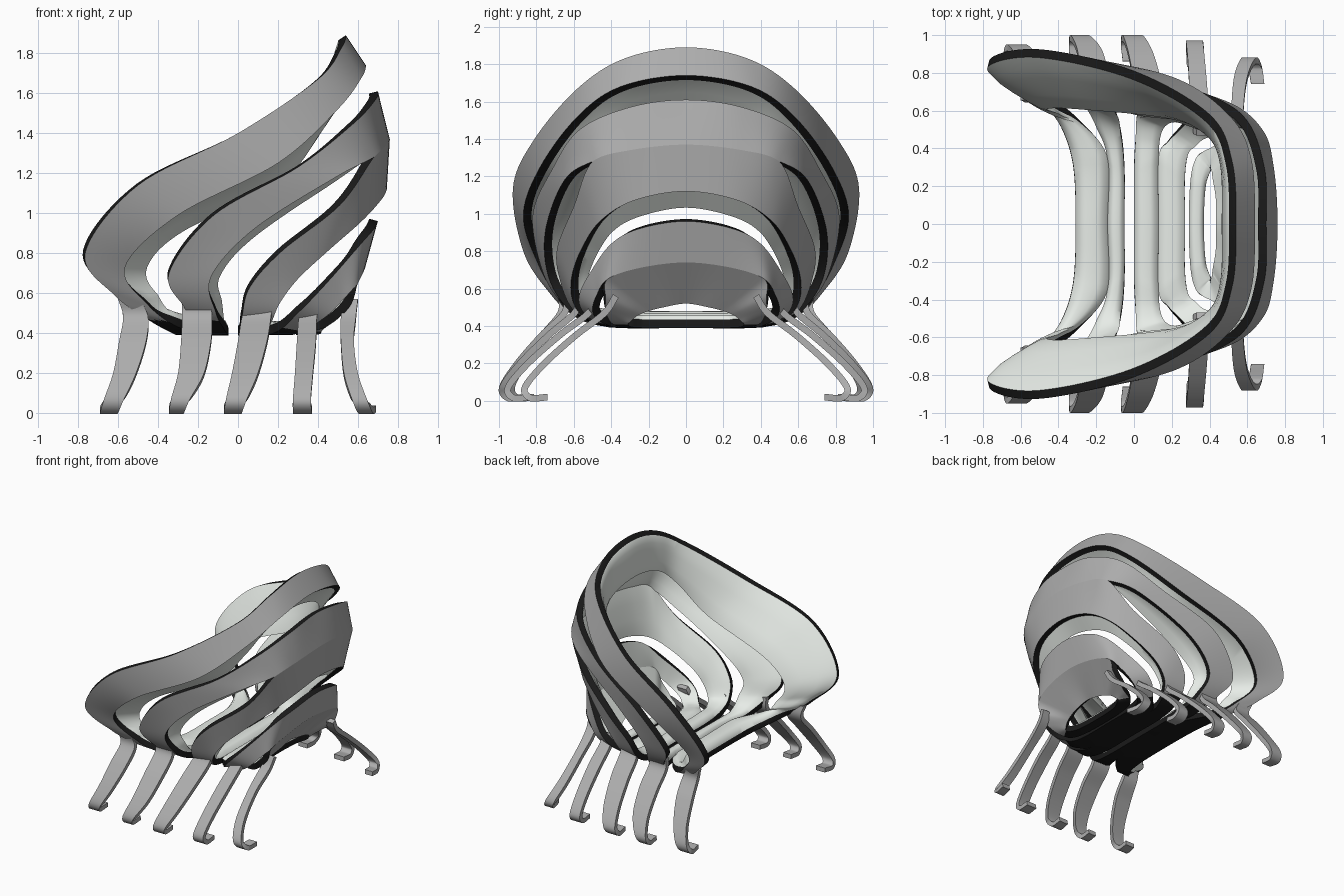
import bpy, bmesh
from mathutils import Vector

if "Cube" in bpy.data.objects:
    bpy.data.objects.remove(bpy.data.objects["Cube"])


def material(name, c):
    m = bpy.data.materials.new(name)
    m.diffuse_color = (c[0], c[1], c[2], 1)
    m.use_nodes = True
    m.node_tree.nodes["Principled BSDF"].inputs["Base Color"].default_value = m.diffuse_color
    return m


grey = material("grey_shell", (.42, .42, .42))
pale = material("pale_lining", (.80, .84, .80))
black = material("black_edge", (.01, .01, .01))
N = 10      # samples per span


def flip(p):
    return Vector((p.x, -p.y, p.z))


def spline(keys, n=N):
    """Smooth curve through the key points, symmetric where it ends on y = 0."""
    k = [Vector(p) for p in keys]
    first = k[0] * 2 - k[1] if k[0].y > 1e-6 else flip(k[1])
    last = k[-1] * 2 - k[-2] if k[-1].y > 1e-6 else flip(k[-2])
    k = [first] + k + [last]
    out = []
    for i in range(1, len(k) - 2):
        a, b, c, d = k[i - 1:i + 3]
        for s in range(n):
            t = s / n
            out.append(.5 * (2 * b + (c - a) * t + (2 * a - 5 * b + 4 * c - d) * t * t
                             + (3 * b - a - 3 * c + d) * t ** 3))
    return out + [k[-2]]


def solid_strip(bm, ua, la, thick, extra=None, across=6, bulge=0, seat=0):
    """Solid ribbon between two edge curves; extra pushes the lower inner edge inward."""
    rows, last = [], len(ua) - 1
    for i, (a, b) in enumerate(zip(ua, la)):
        j, h = min(i + 1, last), max(i - 1, 0)
        n = -(b - a).cross(ua[j] + la[j] - ua[h] - la[h])
        if a.y < 1e-4:
            n.y = 0
        n.normalize()
        rise = min(max((i - 6 * N) / (2 * N), 0), 1)
        puff = n * (bulge + seat * rise)          # rounded lining, fuller on the seat
        n *= thick
        au, bl = a + n, b + n
        tip = bl + extra[i] if extra else bl
        loop = [a.lerp(b, v / across) for v in range(across + 1)] + [bl]
        if extra:
            loop += [bl.lerp(tip, .5), tip]
        loop += [tip.lerp(au, v / across) + puff * (1 - (2 * v / across - 1) ** 4)
                 for v in range(1, across + 1)]
        for p in loop:
            p.y = max(p.y, 0)
        rows.append([bm.verts.new(p) for p in loop])
    m = len(rows[0])
    for i, (r, s) in enumerate(zip(rows, rows[1:])):
        for v in range(m):
            w = (v + 1) % m
            f = bm.faces.new((r[v], r[w], s[w], s[v]))
            f.smooth = True
            f.material_index = 0 if v < across else 2 if v in (across, m - 1) else 1
            if v < across and max(q.co.z for q in f.verts) < .47 and i > 6 * N:
                f.material_index = 2      # black underside of the seat
    return rows


def finish(bm, name, mats):
    bmesh.ops.recalc_face_normals(bm, faces=bm.faces)
    me = bpy.data.meshes.new(name)
    bm.to_mesh(me)
    bm.free()
    ob = bpy.data.objects.new(name, me)
    bpy.context.collection.objects.link(ob)
    for m in mats:
        me.materials.append(m)
    mir = ob.modifiers.new("mirror", 'MIRROR')
    mir.use_axis = (False, True, False)
    bpy.context.view_layer.objects.active = ob
    ob.select_set(True)
    bpy.ops.object.shade_smooth_by_angle(angle=.7)
    ob.select_set(False)


# Band edges, each from the middle of the back round the side to the middle of the seat
seat12 = [(-.14, .35, .39), (-.14, 0, .39)]
seat34 = [(.13, .35, .39), (.13, 0, .39)]
back23 = [(.76, 0, 1.37), (.74, .3, 1.34), (.68, .5, 1.28)]
back45 = [(.64, 0, .74), (.63, .25, .71), (.60, .42, .65)]
top_u = [(.54, 0, 1.89), (.52, .33, 1.83), (.40, .58, 1.67), (0, .81, 1.40), (-.50, .925, 1.14),
         (-.765, .87, .80), (-.62, .74, .59), (-.44, .60, .46), (-.33, .35, .40), (-.31, 0, .39)]
top_l = [(.64, 0, 1.74), (.62, .35, 1.68), (.50, .58, 1.52), (.20, .78, 1.25), (-.30, .87, .99),
         (-.565, .79, .73), (-.45, .68, .54), (-.30, .56, .43)] + seat12
mid_u = [(.70, 0, 1.61), (.69, .30, 1.57), (.58, .57, 1.45), (.30, .72, 1.23), (-.12, .82, .99),
         (-.345, .77, .70), (-.27, .67, .53), (-.20, .53, .43)] + seat12
mid_l = back23 + [(.49, .65, 1.18), (.08, .75, .92), (-.135, .74, .68), (-.11, .64, .50),
                  (-.07, .50, .42), (-.05, .30, .39), (-.05, 0, .39)]
waist_u = back23 + [(.51, .60, 1.04), (.22, .69, .81), (.06, .67, .63), (.02, .60, .48),
                    (.01, .48, .41), (0, .30, .39), (0, 0, .39)]
waist_l = [(.745, 0, 1.12), (.72, .28, 1.07), (.62, .46, .96), (.45, .56, .81), (.30, .61, .67),
           (.21, .61, .55), (.17, .56, .46), (.14, .47, .41)] + seat34
low_u = [(.70, 0, .96), (.68, .25, .92), (.61, .40, .84), (.48, .51, .69), (.37, .57, .57),
         (.29, .56, .49), (.23, .50, .43), (.18, .44, .40)] + seat34
low_l = back45 + [(.52, .48, .56), (.45, .50, .49), (.38, .48, .44), (.33, .43, .41),
                  (.29, .38, .395), (.27, .25, .39), (.27, 0, .39)]
rear_u = back45 + [(.57, .43, .55), (.51, .43, .48), (.44, .41, .43), (.38, .39, .41),
                   (.33, .35, .395), (.30, .24, .39), (.29, 0, .39)]
rear_l = [(.47, 0, .52), (.47, .12, .50), (.46, .20, .48), (.45, .25, .46), (.44, .28, .44),
          (.43, .30, .42), (.42, .31, .41), (.41, .29, .395), (.38, .20, .39), (.37, 0, .39)]

# Lining overhang: how far the inner lower edge reaches inward, at the same stations
flat = [(0, 0, 0)] * 2
lining_top = [(-.13, 0, -.13), (-.12, -.03, -.13), (-.08, -.08, -.13), (0, -.18, -.11), (.03, -.22, -.09),
              (.12, -.14, -.02), (.06, -.06, .02), (.01, -.01, 0)] + flat
lining_mid = [(0, 0, 0), (0, 0, 0), (0, 0, 0), (-.03, -.08, -.05), (.0, -.14, -.06),
              (.05, -.10, -.01), (.03, -.05, .03), (0, -.01, .01)] + flat
lining_waist = [(-.08, 0, -.09), (-.08, -.02, -.09), (-.06, -.04, -.07), (-.03, -.05, -.04), (0, -.05, -.01),
                (.01, -.03, 0), (0, -.01, 0), (0, 0, 0)] + flat

top_u, top_l, mid_u, mid_l, waist_u, waist_l, low_u, low_l, rear_u, rear_l = [
    spline(k) for k in (top_u, top_l, mid_u, mid_l, waist_u, waist_l, low_u, low_l, rear_u, rear_l)]


def join(a, b, rng):
    """Close two edge curves where bands share the back or the seat."""
    for i in rng:
        a[i] = b[i] = (a[i] + b[i]) / 2


end = range(8 * N, 9 * N + 1)
start = range(0, 2 * N + 1)
join(top_l, mid_u, end)
join(waist_l, low_u, end)
join(mid_l, waist_u, start)
join(low_l, rear_u, start)

# Shell of five bands
bands = {"top_band": (top_u, top_l, lining_top, .02), "second_band": (mid_u, mid_l, lining_mid, .01),
         "third_band": (waist_u, waist_l, lining_waist, .01), "fourth_band": (low_u, low_l, None, 0),
         "rear_band": (rear_u, rear_l, None, 0)}
for name, (u, l, ex, puff) in bands.items():
    bm = bmesh.new()
    solid_strip(bm, u, l, .045, spline(ex) if ex else None, bulge=puff, seat=.025)
    finish(bm, name, [grey, pale, black])

# Legs: left and right x at each height, then top y, waist y, outermost y, top z
heights = (.48, .36, .20, .07, .0, .002)
legs = {
    "front_leg": ([-.60, -.575, -.595, -.625, -.67, -.69, -.68], [-.49, -.45, -.46, -.51, -.57, -.60, -.60],
                  .69, .685, .95, .57),
    "second_leg": ([-.28, -.28, -.285, -.30, -.335, -.345, -.34], [-.14, -.13, -.135, -.17, -.24, -.27, -.27],
                   .66, .665, 1.0, .57),
    "third_leg": ([.05, .02, .00, -.03, -.06, -.07, -.06], [.17, .165, .145, .10, .045, .02, .02],
                  .60, .61, 1.0, .54),
    "fourth_leg": ([.33, .305, .295, .285, .275, .275, .28], [.41, .395, .39, .375, .365, .37, .37],
                   .50, .535, .97, .55),
    "rear_leg": ([.54, .515, .515, .53, .57, .60, .62], [.60, .59, .58, .60, .645, .675, .69],
                 .39, .45, .88, .57),
}
for name, (xl, xr, yt, yw, ym, zt) in legs.items():
    d = ym - yw
    ys = (yt, yw, yw + .36 * d, yw + .77 * d, ym, ym - .04, ym - .14)
    zs = (zt,) + heights
    bm = bmesh.new()
    rows = solid_strip(bm, spline(list(zip(xl, ys, zs))), spline(list(zip(xr, ys, zs))), .035, across=4)
    for f in bm.faces:
        f.material_index = 0
    bm.faces.new(rows[0][::-1])
    bm.faces.new(rows[-1])
    finish(bm, name, [grey])
